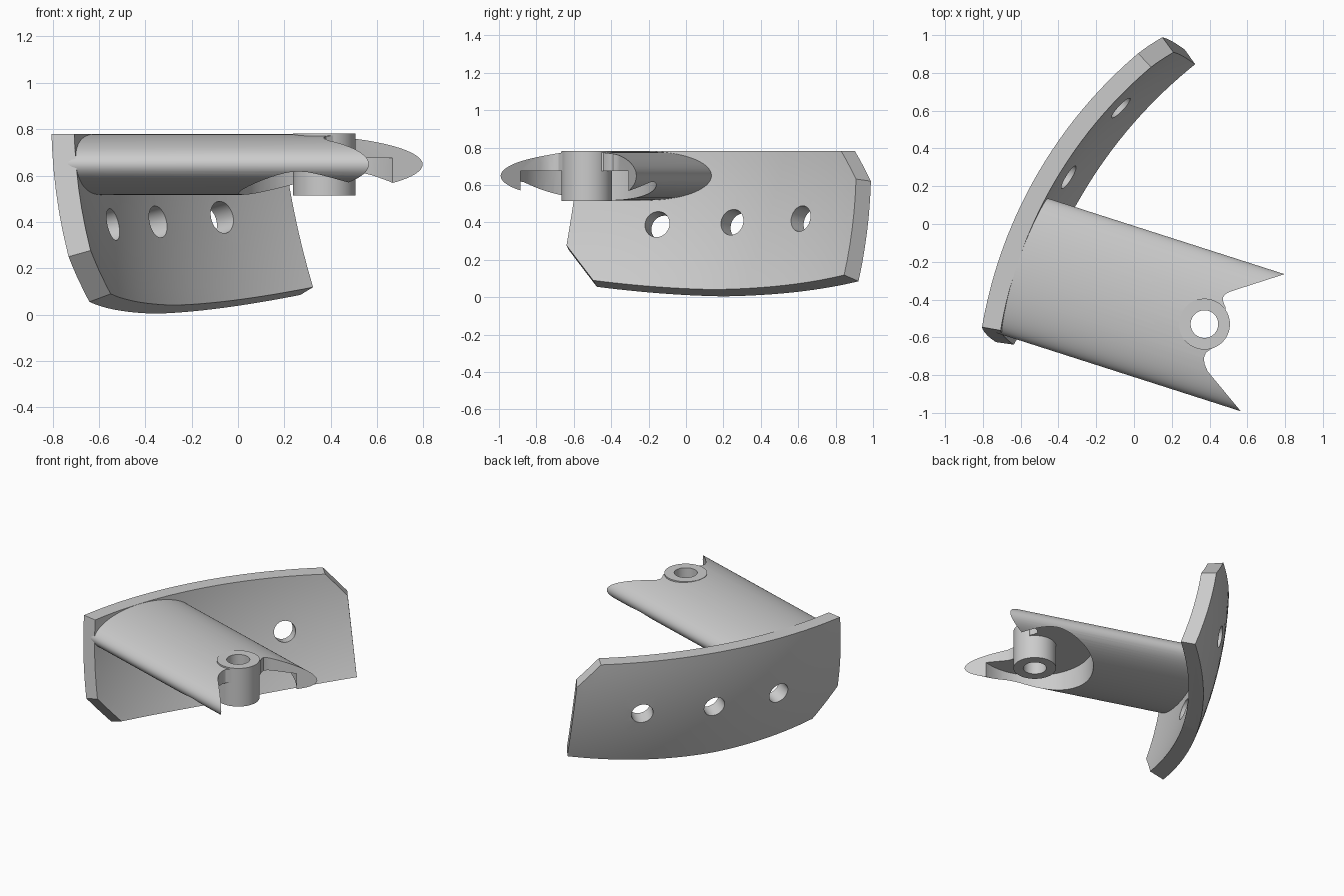
import bpy, bmesh
from math import sin, cos, radians, asin
from mathutils import Vector, Matrix

if "Cube" in bpy.data.objects:
    bpy.data.objects.remove(bpy.data.objects["Cube"])

grey = bpy.data.materials.new("plain grey")
grey.use_nodes = True
grey.diffuse_color = (0.6, 0.6, 0.6, 1)
grey.node_tree.nodes["Principled BSDF"].inputs["Base Color"].default_value = (0.6, 0.6, 0.6, 1)

CENTRE = Vector((1.6, -0.957, 0.9))   # centre of the spherical plate
OUTER, INNER = 2.443, 2.343


def make_object(name, bm):
    bmesh.ops.recalc_face_normals(bm, faces=bm.faces)
    mesh = bpy.data.meshes.new(name)
    bm.to_mesh(mesh)
    bm.free()
    mesh.materials.append(grey)
    obj = bpy.data.objects.new(name, mesh)
    bpy.context.collection.objects.link(obj)
    return obj


def cylinder(name, radius, low, high, x=0, y=0, matrix=None):
    bm = bmesh.new()
    place = matrix or Matrix.Translation((x, y, (low + high) / 2))
    bmesh.ops.create_cone(bm, cap_ends=True, segments=64, radius1=radius,
                          radius2=radius, depth=high - low, matrix=place)
    return make_object(name, bm)


def combine(target, tool, operation):
    tool.hide_render = True
    mod = target.modifiers.new(operation, 'BOOLEAN')
    mod.operation, mod.object, mod.solver = operation, tool, 'EXACT'
    bpy.context.view_layer.objects.active = target
    bpy.ops.object.modifier_apply(modifier=mod.name)
    bpy.data.objects.remove(tool)


def smooth(obj):
    bpy.ops.object.select_all(action='DESELECT')
    obj.select_set(True)
    bpy.context.view_layer.objects.active = obj
    bpy.ops.object.shade_smooth_by_angle(angle=radians(30))


def ray(turn, lift):
    """Unit direction from the plate centre."""
    return Vector((-cos(turn) * cos(lift), sin(turn) * cos(lift), sin(lift)))


def ray_at_height(degrees, z):
    return ray(radians(degrees), asin((z - CENTRE.z) / OUTER))


# Curved plate: a thick spherical patch trimmed by radial planes
bm = bmesh.new()
bmesh.ops.create_grid(bm, x_segments=36, y_segments=12, size=1)
for v in bm.verts:
    v.co = CENTRE + OUTER * ray(radians(32 + 28 * v.co.x), radians(-13 + 13 * v.co.y))
shell = bmesh.ops.extrude_face_region(bm, geom=bm.faces[:], use_keep_orig=True)
for v in shell["geom"]:
    if isinstance(v, bmesh.types.BMVert):
        v.co = CENTRE + (v.co - CENTRE) * INNER / OUTER
bmesh.ops.recalc_face_normals(bm, faces=bm.faces)

outline = [ray_at_height(a, z) for a, z in
           [(9.7, 0.78), (8.1, 0.25), (12.1, 0.055), (30.6, 0.004),
            (54.7, 0.085), (53.3, 0.62), (49.7, 0.78)]]
middle = ray_at_height(31, 0.4)
trims = [(Vector((0, 0, 0.78)), Vector((0, 0, 1)))]
for a, b in zip(outline, outline[1:]):
    normal = a.cross(b).normalized()
    trims.append((CENTRE, -normal if normal.dot(middle) > 0 else normal))
for point, normal in trims:
    bmesh.ops.bisect_plane(bm, geom=bm.verts[:] + bm.edges[:] + bm.faces[:],
                           plane_co=point, plane_no=normal, clear_outer=True)
    rim = [e for e in bm.edges if e.is_boundary]
    bmesh.ops.holes_fill(bm, edges=rim, sides=0)
plate = make_object("curved_plate", bm)

# Three screw holes through the plate
for x, y, z in [(-0.535, -0.155, 0.39), (-0.366, 0.26, 0.395), (-0.086, 0.63, 0.415)]:
    spot = Vector((x, y, z))
    axis = (spot - CENTRE).to_track_quat('Z', 'Y').to_matrix().to_4x4()
    combine(plate, cylinder("hole_cutter", 0.07, -0.3, 0.3,
                            matrix=Matrix.Translation(spot) @ axis), 'DIFFERENCE')
smooth(plate)

# Arm: an elliptical bar running out from the plate
along = Vector((0.952, -0.305, 0))
across = Vector((0.305, 0.952, 0))
up = Vector((0, 0, 1))
tip_middle = Vector((0.68, -0.628, 0.648))
bm = bmesh.new()
ring = [bm.verts.new(tip_middle - along * 1.385 + across * 0.381 * cos(t) + up * 0.131 * sin(t))
        for t in (radians(i * 360 / 80) for i in range(80))]
base = bm.faces.new(ring)
far_end = bmesh.ops.extrude_face_region(bm, geom=[base], use_keep_orig=True)
bmesh.ops.translate(bm, vec=along * 1.485,
                    verts=[v for v in far_end["geom"] if isinstance(v, bmesh.types.BMVert)])
arm = make_object("arm", bm)

# Notched free end
notch = [(1.39, -0.075), (0.515, -0.356), (0.485, -0.37), (0.47, -0.39), (0.473, -0.415),
         (0.485, -0.44), (0.47, -0.53), (0.45, -0.635), (0.41, -0.66), (0.38, -0.682),
         (0.37, -0.71), (0.373, -0.74), (0.39, -0.78), (0.912, -1.41)]
bm = bmesh.new()
floor = bm.faces.new([bm.verts.new((x, y, 0.4)) for x, y in notch])
top = bmesh.ops.extrude_face_region(bm, geom=[floor], use_keep_orig=True)
bmesh.ops.translate(bm, vec=up * 0.5,
                    verts=[v for v in top["geom"] if isinstance(v, bmesh.types.BMVert)])
combine(arm, make_object("notch_cutter", bm), 'DIFFERENCE')

# Round pocket underneath, then the pivot boss and its bore
pivot = dict(x=0.373, y=-0.53)
combine(arm, cylinder("pocket_cutter", 0.37, 0.3, 0.675, **pivot), 'DIFFERENCE')
combine(arm, cylinder("boss", 0.135, 0.515, 0.781, **pivot), 'UNION')
combine(arm, cylinder("bore_cutter", 0.073, 0.3, 1.0, **pivot), 'DIFFERENCE')
smooth(arm)
